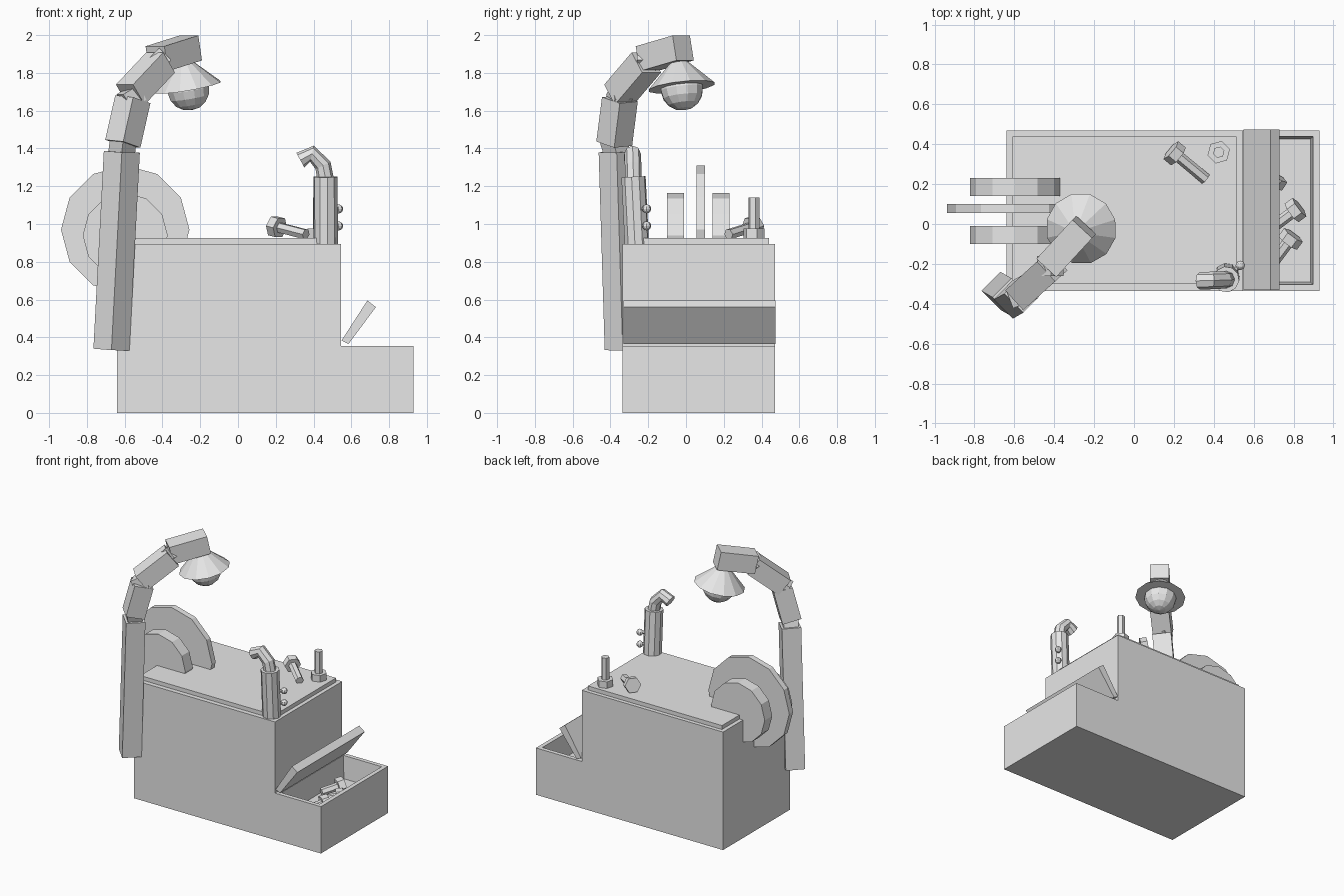
import bpy, bmesh, math
from mathutils import Vector, Matrix

if "Cube" in bpy.data.objects:
    bpy.data.objects.remove(bpy.data.objects["Cube"], do_unlink=True)

grey = bpy.data.materials.new("plain_grey")
grey.use_nodes = True
grey.diffuse_color = (0.8, 0.8, 0.8, 1)
grey.node_tree.nodes["Principled BSDF"].inputs["Base Color"].default_value = grey.diffuse_color


def finish(name, bm):
    bmesh.ops.recalc_face_normals(bm, faces=bm.faces[:])
    mesh = bpy.data.meshes.new(name)
    bm.to_mesh(mesh)
    bm.free()
    mesh.materials.append(grey)
    obj = bpy.data.objects.new(name, mesh)
    bpy.context.collection.objects.link(obj)
    return obj


def frame(origin, axis):
    """Matrix whose z follows axis and whose y stays horizontal."""
    z = Vector(axis).normalized()
    y = z.cross(Vector((1, 1, 0))).normalized() if abs(z.z) > 0.95 else Vector((0, 0, 1)).cross(z).normalized()
    if abs(z.z) > 0.95:
        y = z.cross(Vector((1, 1, 0)).normalized()).normalized()
    m = Matrix((y.cross(z), y, z)).transposed().to_4x4()
    m.translation = Vector(origin)
    return m


def rod(bm, a, b, r1, r2=None, sides=6):
    """Prism or cone from a to b."""
    a, b = Vector(a), Vector(b)
    bmesh.ops.create_cone(bm, cap_ends=True, segments=sides, radius1=r1,
                          radius2=r1 if r2 is None else r2, depth=(b - a).length,
                          matrix=frame((a + b) / 2, b - a))


def beam(bm, a, b, width):
    """Square bar from a to b."""
    a, b = Vector(a), Vector(b)
    bmesh.ops.create_cube(bm, size=1, matrix=frame((a + b) / 2, b - a)
                          @ Matrix.Diagonal((width, width, (b - a).length, 1)))


def prism_y(name, profile, y0, y1):
    """Extrude an (x, z) profile along y."""
    bm = bmesh.new()
    face = bm.faces.new([bm.verts.new((x, y0, z)) for x, z in profile])
    new = bmesh.ops.extrude_face_region(bm, geom=[face])["geom"]
    bmesh.ops.translate(bm, vec=(0, y1 - y0, 0),
                        verts=[v for v in new if isinstance(v, bmesh.types.BMVert)])
    return finish(name, bm)


# Stepped bench body with a hollow tray in the low step
body = prism_y("bench_body", [(-.64, 0), (.93, 0), (.93, .355), (.545, .355),
                              (.545, .895), (-.64, .895)], -.335, .47)
bm = bmesh.new()
bm.from_mesh(body.data)
bm.normal_update()
top = [f for f in bm.faces if f.normal.z > .9 and f.calc_center_median().z < .5]
bmesh.ops.inset_region(bm, faces=top, thickness=.045)
floor = bmesh.ops.extrude_face_region(bm, geom=top)["geom"]
verts = [v for v in floor if isinstance(v, bmesh.types.BMVert)]
bmesh.ops.delete(bm, geom=[f for f in top if f.is_valid], context="FACES_ONLY")
bmesh.ops.translate(bm, verts=verts, vec=(0, 0, -.17))
bmesh.ops.scale(bm, verts=verts, vec=(.92, .97, 1), space=Matrix.Translation((-.74, -.07, 0)))
bm.to_mesh(body.data)
bm.free()

# Worktop plate and the propped tray lid
prism_y("worktop", [(-.61, .89), (.515, .89), (.515, .925), (-.61, .925)], -.3, .44)
prism_y("tray_lid", [(.548, .383), (.585, .365), (.73, .56), (.685, .595)], -.332, .475)

# Grinding wheels: a large thin one between two small thick ones
for name, z, r, y0, y1 in (("small_wheel_front", .94, .225, -.1, -.01),
                           ("large_wheel", .97, .34, .055, .1),
                           ("small_wheel_back", .94, .225, .14, .23)):
    ring = [(-.597 + r * math.cos(math.tau * i / 12), z + r * math.sin(math.tau * i / 12))
            for i in range(12)]
    prism_y(name, ring, y0, y1)

# Lamp arm of four jointed bars
arm = [((-.67, -.335, .335), (-.615, -.367, 1.382)),
       ((-.61, -.38, 1.425), (-.557, -.35, 1.66)),
       ((-.57, -.355, 1.685), (-.41, -.21, 1.855)),
       ((-.43, -.21, 1.875), (-.25, -.015, 1.932))]
for i, (a, b) in enumerate(arm):
    bm = bmesh.new()
    beam(bm, a, b, .135)
    finish(f"lamp_arm_{i + 1}", bm)
    if i:
        back = Vector(arm[i - 1][1])
        step = (Vector(a) - back).normalized() * .03
        bm = bmesh.new()
        beam(bm, back - step, Vector(a) + step, .1)
        finish(f"lamp_joint_{i}", bm)

# Lamp shade and bulb
up = Vector((-.17, -.11, 1)).normalized()
rim = Vector((-.265, -.023, 1.725))
bm = bmesh.new()
rod(bm, rim, rim + up * .16, .18, .02, sides=12)
finish("lamp_shade", bm)
bm = bmesh.new()
bmesh.ops.create_uvsphere(bm, u_segments=12, v_segments=8, radius=.115,
                          matrix=frame(rim - up * .01, up))
finish("lamp_bulb", bm)

# Torch: cylinder, bent nozzle and two knobs
bm = bmesh.new()
rod(bm, (.465, -.26, .89), (.463, -.278, 1.25), .065, sides=10)
finish("torch_cylinder", bm)

path = [Vector(p) for p in ((.467, -.278, 1.22), (.45, -.28, 1.31),
                            (.392, -.283, 1.372), (.33, -.285, 1.338))]
bm = bmesh.new()
rings = []
for i, p in enumerate(path):
    d = (path[min(i + 1, 3)] - path[max(i - 1, 0)]).normalized()
    side = Vector((0, 1, 0))
    out = side.cross(d).normalized()
    rings.append([bm.verts.new(p + .044 * (side * math.cos(t) + out * math.sin(t)))
                  for t in (math.tau * k / 8 for k in range(8))])
for lower, upper in zip(rings, rings[1:]):
    for k in range(8):
        n = (k + 1) % 8
        bm.faces.new((lower[k], lower[n], upper[n], upper[k]))
bm.faces.new(rings[0])
bm.faces.new(rings[-1])
finish("torch_nozzle", bm)

for i, z in enumerate((.99, 1.08)):
    bm = bmesh.new()
    rod(bm, (.49, -.245, z), (.53, -.21, z), .012)
    bmesh.ops.create_uvsphere(bm, u_segments=8, v_segments=6, radius=.024,
                              matrix=Matrix.Translation((.533, -.208, z)))
    finish(f"torch_knob_{i + 1}", bm)

# Hex bolts: one standing, one lying on the worktop, three in the tray
bolts = {"standing_bolt": ((.425, .36, .925), (.425, .36, 1.14)),
         "lying_bolt": ((.185, .37, .99), (.36, .225, .945)),
         "tray_bolt_1": ((.83, .085, .25), (.69, -.02, .22)),
         "tray_bolt_2": ((.8, -.055, .25), (.7, -.19, .22)),
         "tray_bolt_3": ((.72, .24, .25), (.63, .1, .22))}
for name, (a, b) in bolts.items():
    a, b = Vector(a), Vector(b)
    bm = bmesh.new()
    rod(bm, a, a + (b - a).normalized() * .05, .058)
    rod(bm, a, b, .029)
    finish(name, bm)
